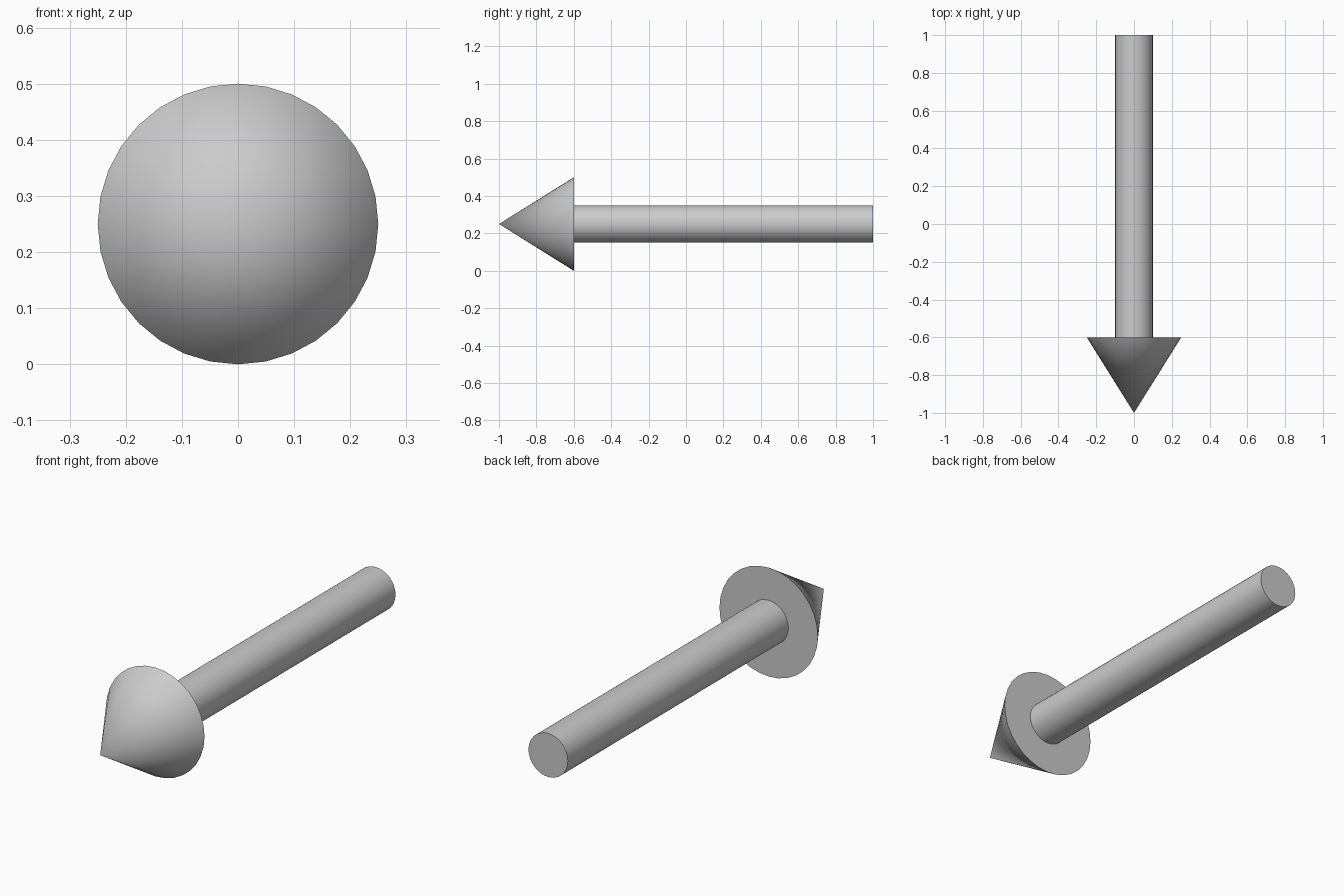
import bpy
from math import pi

if "Cube" in bpy.data.objects:
    bpy.data.objects.remove(bpy.data.objects["Cube"])

AXIS_Z = 0.25   # height of the arrow's centre line
SIDES = 32


def add_part(name, r_back, r_front, y_back, y_front):
    """Round part along y, running from y_back to y_front (towards -y)."""
    bpy.ops.mesh.primitive_cone_add(
        vertices=SIDES, radius1=r_back, radius2=r_front,
        depth=y_back - y_front,
        location=(0, (y_back + y_front) / 2, AXIS_Z),
        rotation=(pi / 2, 0, 0))
    part = bpy.context.object
    part.name = name
    bpy.ops.object.shade_smooth_by_angle()
    return part


# Pointed head, tip facing the front
add_part("arrow_head", 0.25, 0.0, -0.6, -1.0)

# Straight shaft behind the head
add_part("arrow_shaft", 0.1, 0.1, 1.0, -0.6)
